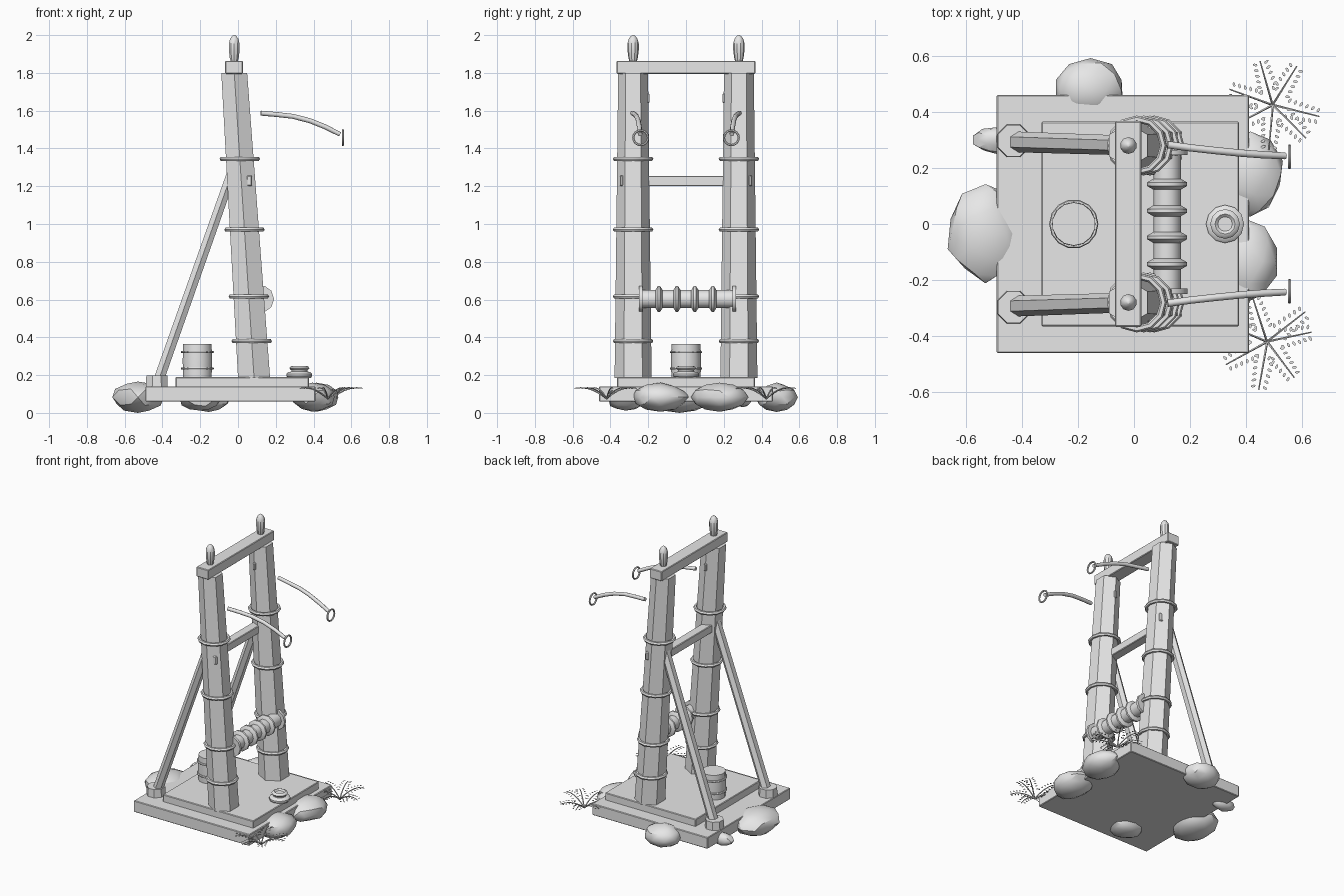
import bpy, bmesh, math, random
from mathutils import Vector as V, Matrix

if "Cube" in bpy.data.objects:
    bpy.data.objects.remove(bpy.data.objects["Cube"])
random.seed(4)

grey = bpy.data.materials.new("plain_grey")
grey.diffuse_color = (0.8, 0.8, 0.8, 1)
grey.use_nodes = True
grey.node_tree.nodes["Principled BSDF"].inputs["Base Color"].default_value = grey.diffuse_color


def finish(name, bm, smooth=None):
    bmesh.ops.recalc_face_normals(bm, faces=bm.faces)
    me = bpy.data.meshes.new(name)
    bm.to_mesh(me)
    bm.free()
    me.materials.append(grey)
    ob = bpy.data.objects.new(name, me)
    bpy.context.collection.objects.link(ob)
    if smooth:
        bpy.ops.object.select_all(action='DESELECT')
        ob.select_set(True)
        bpy.context.view_layer.objects.active = ob
        bpy.ops.object.shade_smooth_by_angle(angle=math.radians(smooth))
    return ob


def box(name, lo, hi, bevel=0.004):
    lo, hi = V(lo), V(hi)
    bm = bmesh.new()
    bmesh.ops.create_cube(bm, size=1, matrix=Matrix.Translation((lo + hi) / 2) @ Matrix.Diagonal((*(hi - lo), 1)))
    bmesh.ops.bevel(bm, geom=bm.edges[:], offset=bevel, segments=1, affect='EDGES')
    return finish(name, bm)


def loft(bm, stations, n, ref=(0, 1, 0), axis=None, phase=0, flat=1):
    """Skin n-sided rings along (position, radius) stations, capped at both ends."""
    pts = [V(p) for p, r in stations]
    rings = []
    for i, (p, r) in enumerate(stations):
        t = V(axis) if axis else pts[min(i + 1, len(pts) - 1)] - pts[max(i - 1, 0)]
        t.normalize()
        u = (V(ref) - t * V(ref).dot(t)).normalized()
        w = t.cross(u)
        rings.append([bm.verts.new(pts[i] + r * (u * math.cos(a) + w * flat * math.sin(a)))
                      for a in (2 * math.pi * k / n + phase for k in range(n))])
    for a, b in zip(rings, rings[1:]):
        for k in range(n):
            bm.faces.new((a[k], a[(k + 1) % n], b[(k + 1) % n], b[k]))
    bm.faces.new(rings[0])
    bm.faces.new(rings[-1])


def solid(name, stations, n, smooth=None, **kw):
    bm = bmesh.new()
    loft(bm, stations, n, **kw)
    return finish(name, bm, smooth)


def ring(name, c, R, r, axis='z', n=12, m=6):
    bm = bmesh.new()
    grid = []
    for i in range(n):
        a = 2 * math.pi * i / n
        row = []
        for j in range(m):
            b = 2 * math.pi * j / m
            d, h = R + r * math.cos(b), r * math.sin(b)
            x, y = d * math.cos(a), d * math.sin(a)
            p = {'z': (x, y, h), 'x': (h, x, y), 'y': (x, h, y)}[axis]
            row.append(bm.verts.new(V(c) + V(p)))
        grid.append(row)
    for i in range(n):
        for j in range(m):
            k, l = (i + 1) % n, (j + 1) % m
            bm.faces.new((grid[i][j], grid[k][j], grid[k][l], grid[i][l]))
    return finish(name, bm, 40)


# stepped base
box("base_slab", (-0.49, -0.46, 0.06), (0.41, 0.46, 0.14))
box("upper_deck", (-0.33, -0.365, 0.135), (0.375, 0.365, 0.19))


def post_x(z):
    return 0.085 - 0.105 * (z - 0.19) / 1.61


# both side frames
for s, side in ((-1, "near"), (1, "far")):
    y = 0.28 * s
    solid(f"{side}_post", [((0.085, y, 0.185), 0.098), ((-0.02, y, 1.80), 0.079)], 6, axis=(0, 0, 1))
    for i, z in enumerate((0.38, 0.617, 0.97, 1.345)):
        ring(f"{side}_post_band_{i}", (post_x(z), y, z), 0.095, 0.012)
    # finial on top
    solid(f"{side}_finial",
          [((-0.02, y, 1.855), 0.018), ((-0.02, y, 1.88), 0.025), ((-0.02, y, 1.92), 0.030),
           ((-0.02, y, 1.955), 0.030), ((-0.02, y, 1.98), 0.023), ((-0.02, y, 1.995), 0.012),
           ((-0.02, y, 2.0), 0.004)], 10, smooth=30)
    # slanted brace and its foot
    solid(f"{side}_brace", [((-0.425, 0.293 * s, 0.16), 0.037), ((-0.015, 0.28 * s, 1.32), 0.035)], 6, flat=0.85)
    solid(f"{side}_brace_foot", [((-0.43, 0.297 * s, 0.135), 0.063), ((-0.43, 0.297 * s, 0.197), 0.06)], 8,
          phase=math.pi / 8)
    # pegs
    box(f"{side}_outer_peg", (0.045, 0.34 * s - 0.009, 1.20), (0.075, 0.34 * s + 0.009, 1.258), 0.006)
    box(f"{side}_inner_peg", (-0.022, 0.20 * s - 0.008, 1.64), (-0.002, 0.20 * s + 0.008, 1.69), 0.005)
    # curved arm with an eye ring at its tip
    solid(f"{side}_arm",
          [((0.12, 0.283 * s, 1.587), 0.013), ((0.20, 0.272 * s, 1.580), 0.013), ((0.29, 0.262 * s, 1.570), 0.013),
           ((0.38, 0.253 * s, 1.547), 0.013), ((0.46, 0.247 * s, 1.515), 0.013), ((0.54, 0.243 * s, 1.475), 0.012)],
          8, smooth=50)
    ring(f"{side}_arm_eye", (0.555, 0.24 * s, 1.457), 0.039, 0.006, 'x', 16)

# cross beams
box("top_beam", (-0.068, -0.367, 1.795), (0.026, 0.367, 1.863))
box("middle_beam", (-0.042, -0.235, 1.20), (0.022, 0.235, 1.255))

# winding drum with rope coils and end flanges
D = (0.118, 0.603)
drum = lambda y: (D[0], y, D[1])
solid("drum", [(drum(-0.24), 0.049), (drum(0.245), 0.049)], 10, 40, ref=(1, 0, 0))
for i in range(4):
    y = -0.143 + 0.095 * i
    solid(f"drum_coil_{i}", [(drum(y - 0.02), 0.048), (drum(y - 0.006), 0.072), (drum(y + 0.006), 0.072),
                             (drum(y + 0.02), 0.048)], 10, 40, ref=(1, 0, 0))
for y in (-0.24, 0.255):
    solid("drum_flange", [(drum(y - 0.009), 0.073), (drum(y + 0.009), 0.073)], 10, 40, ref=(1, 0, 0))

# barrel on the deck
solid("barrel", [((-0.215, 0, 0.185), 0.077), ((-0.215, 0, 0.275), 0.080), ((-0.215, 0, 0.365), 0.077)], 14, 40)
for z in (0.235, 0.322):
    ring("barrel_hoop", (-0.215, 0, z), 0.081, 0.007, n=14)

# small turned knob at the front edge
knob = [(0.185, 0.06), (0.195, 0.068), (0.207, 0.068), (0.215, 0.06), (0.219, 0.042), (0.226, 0.042),
        (0.229, 0.047), (0.237, 0.053), (0.245, 0.047), (0.249, 0.036), (0.240, 0.026), (0.240, 0.005)]
solid("knob", [((0.325, 0, z), r) for z, r in knob], 12, 35, axis=(0, 0, 1))


# rocks around and beneath the base
def rock(name, c, size):
    bm = bmesh.new()
    bmesh.ops.create_icosphere(bm, subdivisions=2, radius=1)
    cuts = [V((random.uniform(-1, 1), random.uniform(-1, 1), random.uniform(-.6, 1))).normalized() for _ in range(7)]
    for v in bm.verts:
        for n in cuts:  # shave flat facets
            d = v.co.dot(n) - 0.87
            if d > 0:
                v.co -= n * d
    for v in bm.verts:
        v.co = V(c) + V([a * b for a, b in zip(v.co, size)])
    finish(name, bm, 30)


rock("rock_left", (-0.53, -0.035, 0.083), (0.142, 0.177, 0.083))
rock("rock_back", (-0.155, 0.48, 0.083), (0.13, 0.112, 0.078))
rock("rock_right_far", (0.415, 0.178, 0.083), (0.122, 0.152, 0.077))
rock("rock_right_near", (0.395, -0.135, 0.083), (0.122, 0.155, 0.077))
rock("rock_under", (-0.20, -0.32, 0.062), (0.11, 0.10, 0.05))
rock("rock_small", (-0.49, 0.30, 0.075), (0.088, 0.05, 0.045))


# ferns: arching stems with small leaflets on both sides
def fern(name, c, angles):
    bm = bmesh.new()
    for deg in angles:
        a = math.radians(deg)
        out, sid = V((math.cos(a), math.sin(a), 0)), V((-math.sin(a), math.cos(a), 0))
        L = random.uniform(0.16, 0.175)
        at = lambda t: V(c) + out * L * t + V((0, 0, 0.145 * t - 0.09 * t * t))
        loft(bm, [(at(t / 5), 0.0045 - 0.0004 * t) for t in range(6)], 5, ref=tuple(sid))
        for i in range(6):
            t = 0.32 + 0.125 * i
            for s in (-1, 1):
                p = at(t) + sid * s * (0.030 - 0.014 * (t - 0.3)) + V((0, 0, 0.002))
                d = (sid * s + out * 0.5).normalized()
                e = V((-d.y, d.x, 0))
                bm.faces.new([bm.verts.new(p + d * 0.009 * math.cos(k * math.pi / 3)
                                           + e * 0.005 * math.sin(k * math.pi / 3)) for k in range(6)])
    finish(name, bm, 40)


fern("fern_far", (0.495, 0.425, 0.075), (-14, -45, -95, -152, 160, 106, 58))
fern("fern_near", (0.475, -0.42, 0.075), (38, 12, -53, -100, -151, 157, 108))
